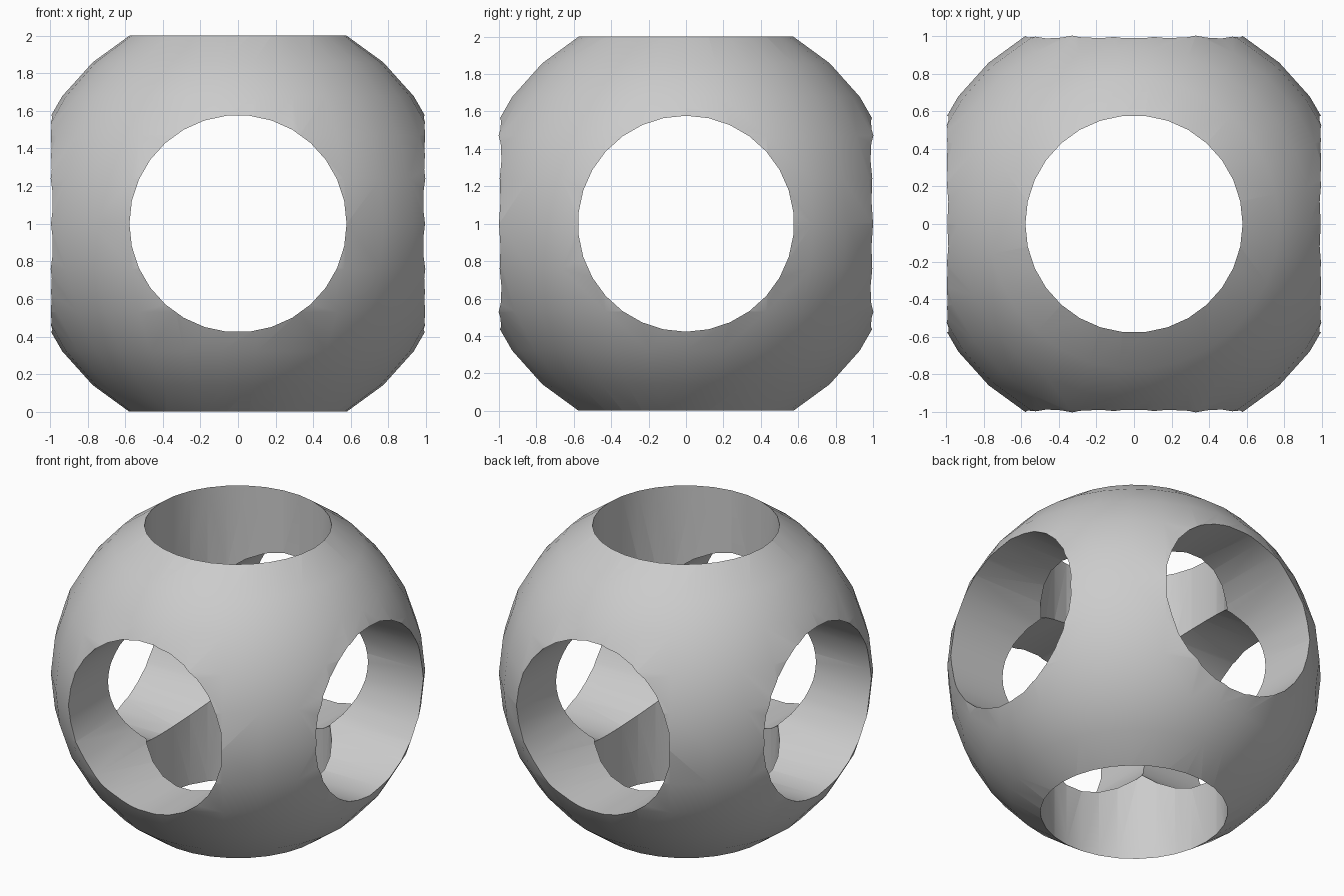
import bpy, bmesh, math
from mathutils import Matrix

cube = bpy.data.objects.get("Cube")
if cube:
    bpy.data.objects.remove(cube, do_unlink=True)

SIDES = 30
RINGS = 15
RADIUS = 1 / math.cos(math.radians(30))
HOLE = RADIUS / 2

grey = bpy.data.materials.new("light_grey")
grey.use_nodes = True
colour = (0.6, 0.6, 0.6, 1)
grey.diffuse_color = colour
grey.node_tree.nodes["Principled BSDF"].inputs["Base Color"].default_value = colour


def add_object(name, bm):
    bmesh.ops.recalc_face_normals(bm, faces=bm.faces)
    mesh = bpy.data.meshes.new(name)
    bm.to_mesh(mesh)
    bm.free()
    mesh.materials.append(grey)
    obj = bpy.data.objects.new(name, mesh)
    bpy.context.collection.objects.link(obj)
    return obj


def ball():
    # Stacked rings, half a step away from each pole, closed by small flat caps
    bm = bmesh.new()
    rings = []
    for i in range(RINGS):
        polar = math.pi * (i + 0.5) / RINGS
        r, z = RADIUS * math.sin(polar), RADIUS * math.cos(polar)
        turns = [math.tau * j / SIDES for j in range(SIDES)]
        rings.append([bm.verts.new((r * math.cos(a), r * math.sin(a), z + 1)) for a in turns])
    for upper, lower in zip(rings, rings[1:]):
        for j in range(SIDES):
            k = (j + 1) % SIDES
            bm.faces.new((upper[j], lower[j], lower[k], upper[k]))
    bm.faces.new(rings[0])
    bm.faces.new(rings[-1])
    return add_object("pierced_ball", bm)


def bore(name, radius, angle, axis):
    bm = bmesh.new()
    # Start the polygon on the x axis before tipping it over
    ring = [bm.verts.new((radius * math.cos(math.tau * j / SIDES),
                          radius * math.sin(math.tau * j / SIDES), -2)) for j in range(SIDES)]
    base = bm.faces.new(ring)
    grown = bmesh.ops.extrude_face_region(bm, geom=[base], use_keep_orig=True)["geom"]
    top = [v for v in grown if isinstance(v, bmesh.types.BMVert)]
    bmesh.ops.translate(bm, verts=top, vec=(0, 0, 4))
    move = Matrix.Translation((0, 0, 1)) @ Matrix.Rotation(math.radians(angle), 4, axis)
    bmesh.ops.transform(bm, matrix=move, verts=bm.verts)
    obj = add_object(name, bm)
    obj.hide_render = True
    return obj


# Ball with three crossing round holes
body = ball()
cutters = [bore("upright_bore", HOLE * 1.0005, 0, "X"),
           bore("front_bore", HOLE, 90, "X"),
           bore("side_bore", HOLE, 90, "Y")]
bpy.ops.object.select_all(action="DESELECT")
body.select_set(True)
bpy.context.view_layer.objects.active = body
for cutter in cutters:
    cut = body.modifiers.new(cutter.name, "BOOLEAN")
    cut.operation = "DIFFERENCE"
    cut.solver = "EXACT"
    cut.object = cutter
    bpy.ops.object.modifier_apply(modifier=cut.name)
for cutter in cutters:
    bpy.data.objects.remove(cutter, do_unlink=True)

bpy.ops.object.shade_smooth_by_angle(angle=math.radians(30))
